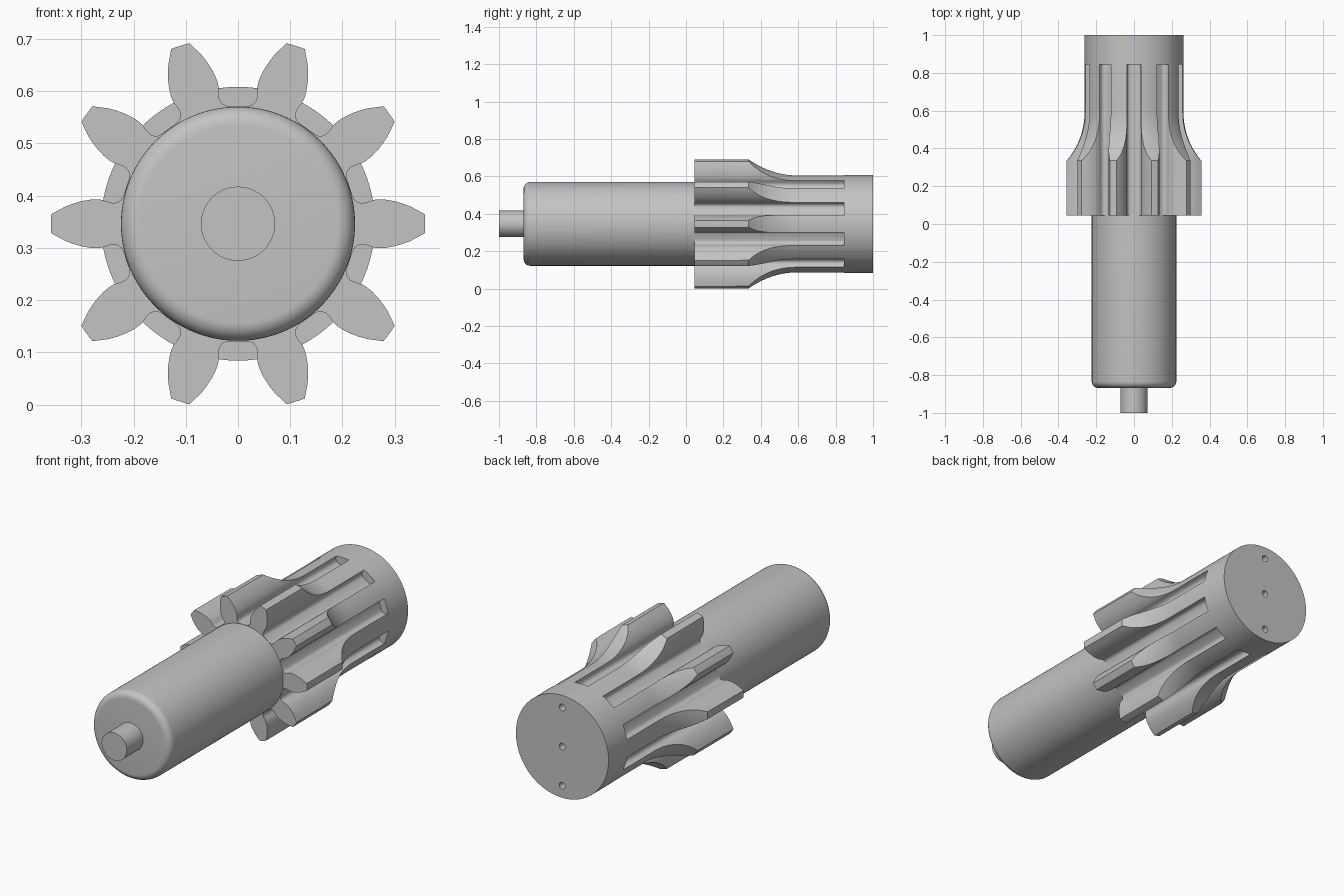
import bpy, bmesh
from math import sin, cos, pi, sqrt, radians

cube = bpy.data.objects.get("Cube")
if cube:
    bpy.data.objects.remove(cube)

AXIS_Z = 0.346
TEETH = 10
TIP, HUB = 0.358, 0.262

steel = bpy.data.materials.new("grey steel")
steel.use_nodes = True
grey = (0.55, 0.55, 0.55, 1)
steel.diffuse_color = grey
steel.node_tree.nodes["Principled BSDF"].inputs["Base Color"].default_value = grey


def make_object(name, bm):
    bmesh.ops.recalc_face_normals(bm, faces=bm.faces)
    mesh = bpy.data.meshes.new(name)
    bm.to_mesh(mesh)
    bm.free()
    mesh.materials.append(steel)
    obj = bpy.data.objects.new(name, mesh)
    bpy.context.collection.objects.link(obj)
    return obj


def bridge(bm, rings):
    """Skin a list of closed rings and cap both ends."""
    rings = [[bm.verts.new(p) for p in ring] for ring in rings]
    for a, b in zip(rings, rings[1:]):
        for i in range(len(a)):
            j = (i + 1) % len(a)
            bm.faces.new((a[i], a[j], b[j], b[i]))
    bm.faces.new(rings[0])
    bm.faces.new(rings[-1])


def turned(bm, profile, segments=120, z=AXIS_Z):
    """Turn a (y, radius) profile about an axis parallel to y."""
    angles = [2 * pi * (i + 0.5) / segments for i in range(segments)]
    bridge(bm, [[(r * cos(a), y, z + r * sin(a)) for a in angles]
                for y, r in profile])


def select_only(obj):
    bpy.ops.object.select_all(action='DESELECT')
    obj.select_set(True)
    bpy.context.view_layer.objects.active = obj


def smooth(obj):
    select_only(obj)
    bpy.ops.object.shade_smooth_by_angle(angle=radians(30))


def cut(obj, cutter):
    cutter.hide_render = True
    mod = obj.modifiers.new("cut", 'BOOLEAN')
    mod.operation = 'DIFFERENCE'
    mod.solver = 'EXACT'
    mod.object = cutter
    select_only(obj)
    bpy.ops.object.modifier_apply(modifier=mod.name)
    bpy.data.objects.remove(cutter)


# Front pin
bm = bmesh.new()
turned(bm, [(-1, 0.071), (-0.868, 0.071)], 64)
smooth(make_object("front_pin", bm))

# Main shaft with a rounded front edge
R, FILLET, FRONT = 0.224, 0.035, -0.868
quarter = [i * pi / 16 for i in range(9)]
profile = [(FRONT + FILLET * (1 - cos(t)), R - FILLET * (1 - sin(t))) for t in quarter]
bm = bmesh.new()
turned(bm, profile + [(0.045, R)])
smooth(make_object("main_shaft", bm))

# Gear blank: full radius, concave run-out, then plain hub
START, END, SWEEP = 0.335, 0.59, 0.39
profile = [(0.045, TIP)]
for i in range(17):
    y = START + (END - START) * i / 16
    profile.append((y, HUB + SWEEP - sqrt(SWEEP ** 2 - (END - y) ** 2)))
bm = bmesh.new()
turned(bm, profile + [(1, HUB)])
gear = make_object("gear_and_hub", bm)

# Tooth gaps: rounded floor, straight walls, curved flanks
half = [(0.018 + 0.019 * sin(t), 0.245 - 0.02 * cos(t)) for t in quarter[::2]]
half += [(0.037, 0.262), (0.039, 0.271), (0.044, 0.284), (0.0515, 0.298),
         (0.0605, 0.3115), (0.0705, 0.324), (0.0935, 0.346), (0.106, 0.392)]
section = half + [(-u, v) for u, v in reversed(half)]
bm = bmesh.new()
for k in range(TEETH):
    a = 2 * pi * k / TEETH
    bridge(bm, [[(u * cos(a) + v * sin(a), y, AXIS_Z + v * cos(a) - u * sin(a))
                 for u, v in section] for y in (-0.05, 0.845)])
cut(gear, make_object("gap_cutter", bm))

# Small holes in the rear face
bm = bmesh.new()
for dz in (-0.2, 0, 0.2):
    turned(bm, [(0.95, 0.017), (1.05, 0.017)], 24, AXIS_Z + dz)
cut(gear, make_object("hole_cutter", bm))
smooth(gear)
